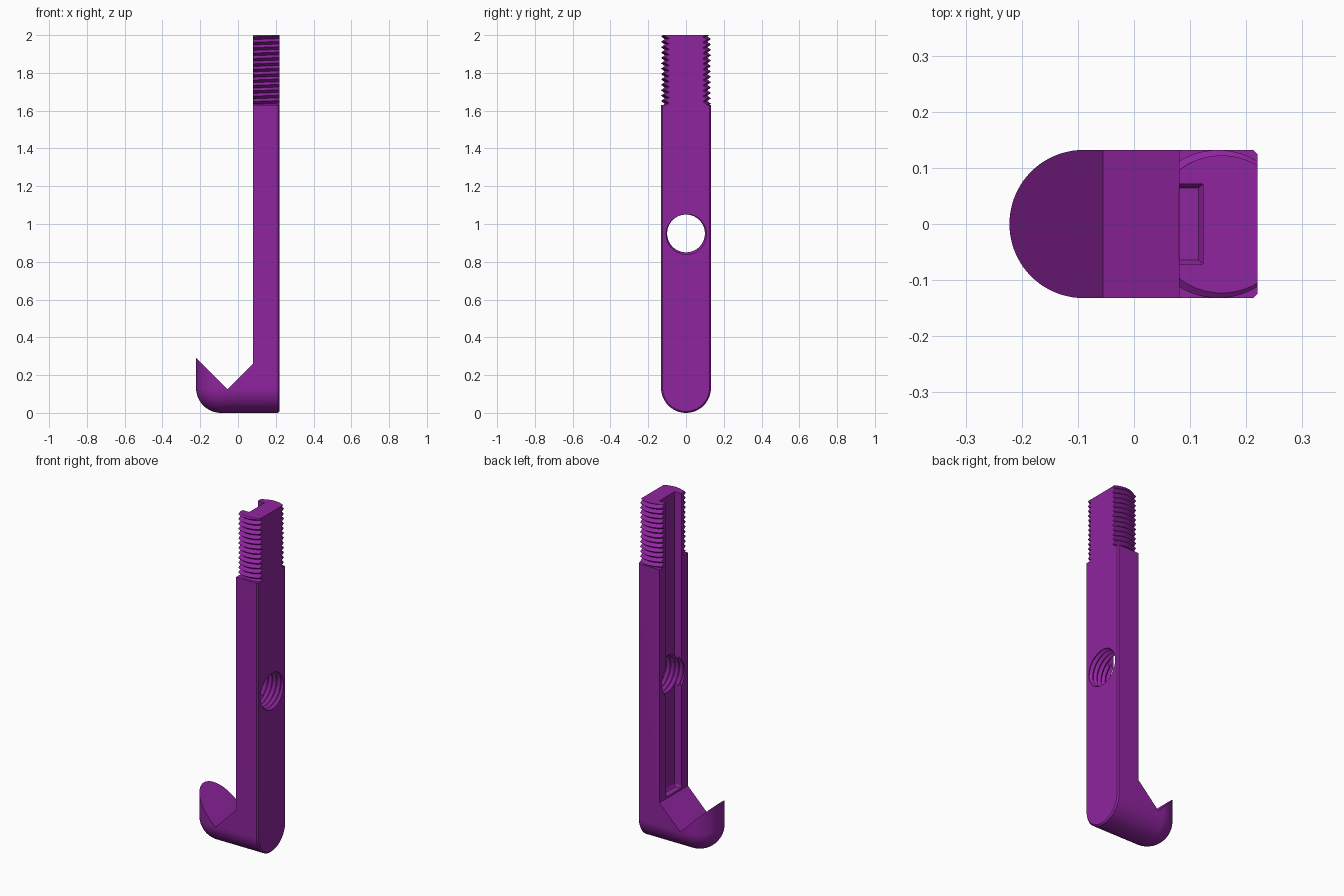
import bpy, bmesh, math
from mathutils import Matrix

if "Cube" in bpy.data.objects:
    bpy.data.objects.remove(bpy.data.objects["Cube"])

R = 0.132            # half width of the bar
X0, X1 = 0.08, 0.22  # inner and outer faces of the shaft
SHOULDER = 1.63      # where the threaded end starts
CX = (X0 + X1) / 2

purple = bpy.data.materials.new("purple")
purple.diffuse_color = (0.28, 0.018, 0.35, 1)
purple.use_nodes = True
purple.node_tree.nodes["Principled BSDF"].inputs["Base Color"].default_value = purple.diffuse_color


def finish(name, bm):
    bmesh.ops.recalc_face_normals(bm, faces=bm.faces)
    me = bpy.data.meshes.new(name)
    bm.to_mesh(me)
    bm.free()
    me.materials.append(purple)
    ob = bpy.data.objects.new(name, me)
    bpy.context.collection.objects.link(ob)
    return ob


def loft(name, rings):
    """Closed solid through rings with equal point counts."""
    bm = bmesh.new()
    vs = [[bm.verts.new(p) for p in ring] for ring in rings]
    n = len(vs[0])
    for a, b in zip(vs, vs[1:]):
        for i in range(n):
            j = (i + 1) % n
            bm.faces.new((a[i], a[j], b[j], b[i]))
    bm.faces.new(vs[0])
    bm.faces.new(vs[-1])
    return finish(name, bm)


def box(name, x0, x1, y0, y1, z0, z1):
    corners = [(x0, y0), (x1, y0), (x1, y1), (x0, y1)]
    return loft(name, [[(x, y, z) for x, y in corners] for z in (z0, z1)])


def thread(name, r_in, r_out, pitch, z0, turns, n=64):
    """Solid screw along z: ridge and root helices closed by fans."""
    bm = bmesh.new()
    rows = 2 * turns + 3
    cols = []
    for j in range(n):
        t = math.tau * j / n
        col = []
        for k in range(rows):
            r = r_out if k % 2 else r_in
            z = z0 + pitch * (k / 2 + j / n)
            col.append(bm.verts.new((r * math.cos(t), r * math.sin(t), z)))
        cols.append(col)
    for j in range(n):
        last = j == n - 1
        a, b, s = cols[j], cols[(j + 1) % n], 2 if last else 0
        for k in range(rows - 1 - s):
            bm.faces.new((a[k], b[k + s], b[k + s + 1], a[k + 1]))
    # end fans over the two stepped boundary loops
    low = [c[0] for c in cols] + [cols[0][2], cols[0][1]]
    high = [c[-1] for c in cols] + [cols[-1][-2], cols[-1][-3]]
    zs = (z0 - pitch, z0 + pitch * (turns + 3))
    for loop, z in zip((low, high), zs):
        tip = bm.verts.new((0, 0, z))
        for a, b in zip(loop, loop[1:] + loop[:1]):
            bm.faces.new((a, b, tip))
    return finish(name, bm)


def boolean(ob, tool, op, keep=False):
    m = ob.modifiers.new(op, 'BOOLEAN')
    m.operation, m.object, m.solver = op, tool, 'EXACT'
    bpy.context.view_layer.objects.active = ob
    bpy.ops.object.modifier_apply(modifier=m.name)
    if not keep:
        bpy.data.objects.remove(tool)


def section(x, r):
    """Bar cross-section: straight sides over a half-round bottom."""
    arc = [math.pi * i / 40 for i in range(41)]
    pts = [(x, -r * math.cos(a), R - r * math.sin(a)) for a in arc]
    return pts + [(x, r, SHOULDER), (x, -r, SHOULDER)]


# Bar: rounded hook nose, straight body, chamfered outer face
nose = [math.pi / 2 * i / 20 for i in range(21)]
rings = [section(-0.09 - R * math.cos(a), max(R * math.sin(a), 0.002)) for a in nose]
rings += [section(X1 - 0.008, R), section(X1, R - 0.008)]
shaft = loft("hook_shaft", rings)

# V notch and the space in front of the shaft
notch = [(-0.4, 0.47), (-0.055, 0.125), (X0, 0.26), (X0, 3), (-0.4, 3)]
boolean(shaft, loft("notch_cutter", [[(x, y, z) for x, z in notch] for y in (-1, 1)]),
        'DIFFERENCE')

# Threaded end with flat sides
screw = thread("threaded_end", 0.113, R, 0.0285, SHOULDER - 0.1, 17)
screw.data.transform(Matrix.Translation((CX, 0, 0)))
boolean(screw, box("screw_trim", X0, X1, -1, 1, SHOULDER, 2.0), 'INTERSECT')

# Groove down the inner face, chamfered at its foot
groove = loft("groove_cutter", [
    [(0, -h, z), (x, -h, z), (x, h, z), (0, h, z)]
    for x, h, z in ((0.115, 0.064, 0.27), (0.123, 0.071, 0.285), (0.123, 0.071, 2.2))])
boolean(shaft, groove, 'DIFFERENCE', keep=True)
boolean(screw, groove, 'DIFFERENCE')

# Threaded cross hole
hole = thread("hole_cutter", 0.1, 0.113, 0.028, -0.17, 11)
hole.data.transform(Matrix.Translation((CX, 0, 0.95)) @ Matrix.Rotation(math.pi / 2, 4, 'Y'))
boolean(shaft, hole, 'DIFFERENCE')

# Smooth the round surfaces, keep edges crisp
for ob in (shaft, screw):
    bpy.ops.object.select_all(action='DESELECT')
    ob.select_set(True)
    bpy.context.view_layer.objects.active = ob
    bpy.ops.object.shade_smooth_by_angle(angle=math.radians(25))
